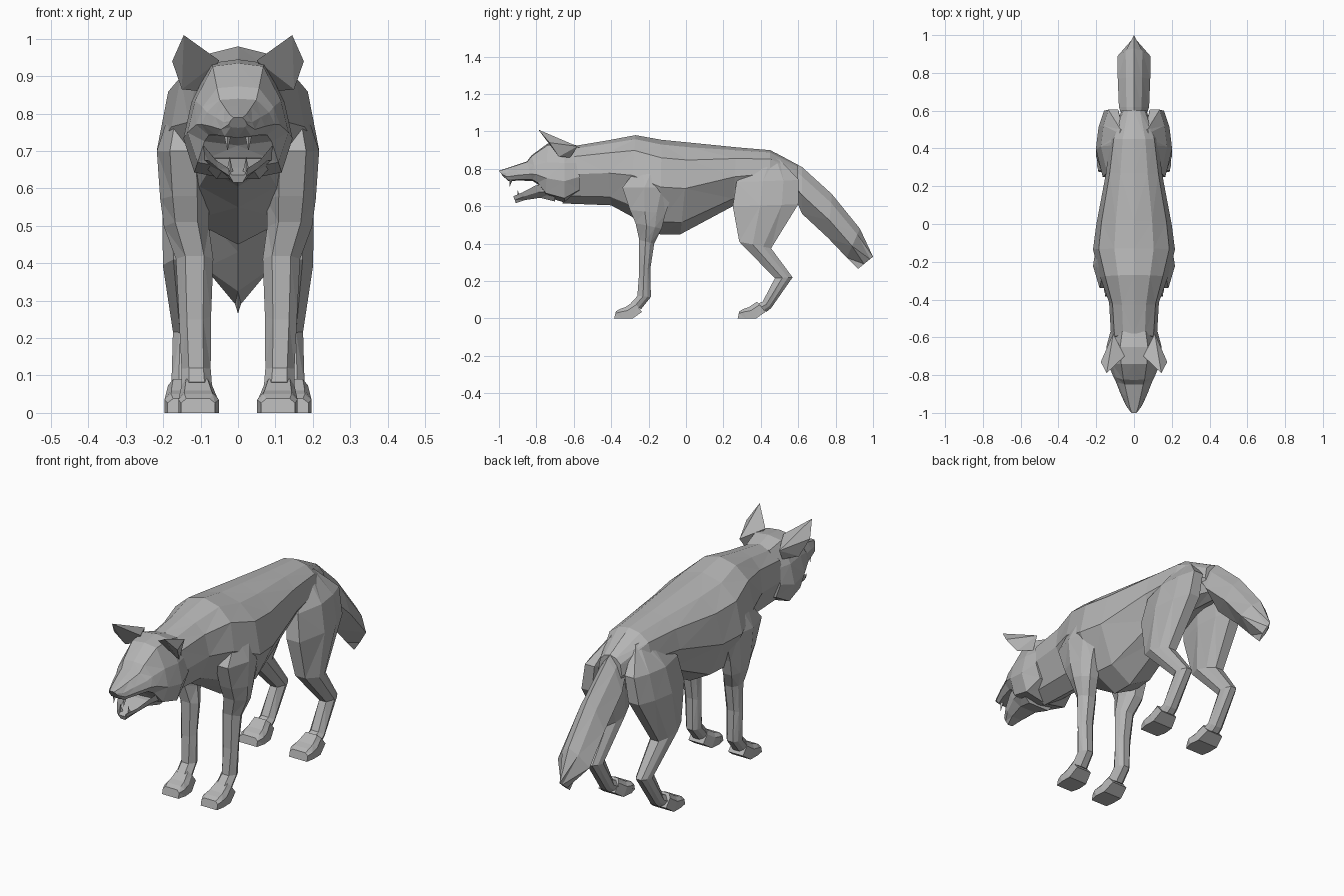
import bpy
import bmesh
from mathutils import Vector

default_cube = bpy.data.objects.get("Cube")
if default_cube:
    bpy.data.objects.remove(default_cube, do_unlink=True)

# Single fur colour
fur = bpy.data.materials.new("grey_fur")
fur.use_nodes = True
fur_colour = (.46, .46, .46, 1)
fur.diffuse_color = fur_colour
fur.node_tree.nodes["Principled BSDF"].inputs["Base Color"].default_value = fur_colour

# Half cross-sections: (share of half width, share of the way from first to second edge)
TORSO = [(0, 0), (.48, .05), (.86, .19), (1, .5), (.58, .87), (0, 1)]
SKULL = [(0, 0), (.5, .03), (.85, .35), (1, .65), (.8, .93), (0, 1)]
LOWER_JAW = [(0, .3), (.7, .3), (1, -.3), (.9, .4), (.5, 1), (0, 1)]
LIMB = [(.5, 0), (1, .42), (.8, .75), (.4, 1)]
FOOT = [(.7, 0), (1, .3), (1, 1)]
BRUSH = [(0, 0), (.5, .2), (1, .6), (0, 1)]


def finish(name, bm, mirrored=False):
    """Turn a bmesh into a flat-shaded object, optionally mirrored left to right."""
    bmesh.ops.recalc_face_normals(bm, faces=bm.faces)
    mesh = bpy.data.meshes.new(name)
    bm.to_mesh(mesh)
    bm.free()
    mesh.materials.append(fur)
    part = bpy.data.objects.new(name, mesh)
    bpy.context.collection.objects.link(part)
    if mirrored:
        part.modifiers.new("left_right", "MIRROR")
    return part


def loft(name, profile, sections, mirrored=False, shift=(0, 0, 0), widen=1):
    """Skin rings; a section is first edge (y, z), second edge (y, z), half width, centre x."""
    bm = bmesh.new()
    rings = []
    for first_y, first_z, second_y, second_z, width, *centre in sections:
        middle = centre[0] if centre else 0
        first = Vector((middle, first_y, first_z)) + Vector(shift)
        second = Vector((middle, second_y, second_z)) + Vector(shift)
        across = Vector((width * widen, 0, 0))
        right = [first.lerp(second, t) + w * across for w, t in profile]
        left = [first.lerp(second, t) - w * across for w, t in reversed(profile) if w > 0]
        rings.append([bm.verts.new(point) for point in right + left])
    for ring, following in zip(rings, rings[1:]):
        for i in range(len(ring)):
            j = (i + 1) % len(ring)
            bm.faces.new((ring[i], ring[j], following[j], following[i]))
    bm.faces.new(rings[0])
    bm.faces.new(rings[-1])
    # Faceted surface
    bmesh.ops.triangulate(bm, faces=bm.faces)
    return finish(name, bm, mirrored)


def hull(name, points):
    """Mirrored convex solid around a few points."""
    bm = bmesh.new()
    for point in points:
        bm.verts.new(point)
    bmesh.ops.convex_hull(bm, input=bm.verts)
    return finish(name, bm, mirrored=True)


def fang(name, x, y, base_z, tip_z):
    """Mirrored four-sided tooth."""
    size = .01
    base = [(x + dx * size, y + dy * size, base_z)
            for dx, dy in ((1, 0), (0, 1), (-1, 0), (0, -1))]
    return hull(name, base + [(x, y - size, tip_z)])


# Neck, chest, back and rump
loft("torso", TORSO, [
    (-.58, .925, -.66, .615, .12),
    (-.43, .95, -.4, .605, .132),
    (-.27, .98, -.3, .55, .178),
    (-.13, .955, -.14, .45, .217),
    (.02, .94, -.03, .45, .2),
    (.27, .915, .25, .6, .15),
    (.45, .9, .45, .65, .125),
    (.6, .82, .6, .64, .065),
])

# Hanging bushy tail
loft("tail", BRUSH, [
    (.48, .885, .56, .7, .05),
    (.62, .81, .62, .56, .08),
    (.78, .665, .76, .43, .086),
    (.93, .48, .86, .325, .088),
    (1, .33, .92, .265, .008),
])

# Skull stepping down at the brow into the upper muzzle
loft("head", SKULL, [
    (-.57, .92, -.57, .67, .125),
    (-.65, .945, -.65, .62, .146),
    (-.74, .935, -.75, .65, .135),
    (-.825, .873, -.79, .715, .112),
    (-.85, .84, -.82, .735, .098),
    (-.91, .82, -.89, .737, .072),
    (-.97, .8, -.95, .735, .045),
    (-1, .79, -.98, .762, .024),
])

# Open lower jaw
loft("jaw", LOWER_JAW, [
    (-.7, .71, -.7, .625, .115),
    (-.8, .695, -.78, .645, .088),
    (-.87, .665, -.86, .633, .058),
    (-.92, .645, -.91, .616, .025),
])

# Pointed ears
hull("ears", [
    (.145, -.79, 1.01),
    (.05, -.7, .942),
    (.176, -.73, .94),
    (.15, -.68, .865),
    (.11, -.58, .92),
    (.1, -.62, .86),
])

# Upper and lower fangs
fang("upper_fangs", .028, -.935, .745, .7)
fang("lower_fangs", .022, -.89, .64, .685)

# Forelegs, rising into the shoulders
loft("forelegs", LIMB, [
    (-.24, .83, -.06, .83, .03, .145),
    (-.34, .7, -.06, .7, .07, .147),
    (-.3, .58, -.11, .56, .066, .142),
    (-.27, .51, -.13, .48, .06, .138),
    (-.25, .42, -.17, .4, .05, .116),
    (-.25, .25, -.19, .27, .043, .115),
    (-.26, .12, -.188, .115, .039, .112),
    (-.295, .082, -.24, .05, .041, .11),
], mirrored=True)

# Hind legs bending back at the hock
loft("hind_legs", LIMB, [
    (.42, .872, .5, .85, .015, .065),
    (.27, .73, .605, .74, .065, .11),
    (.25, .6, .6, .61, .072, .13),
    (.285, .41, .455, .375, .056, .145),
    (.475, .215, .57, .22, .038, .136),
    (.41, .09, .455, .055, .04, .138),
    (.375, .075, .43, .035, .043, .138),
], mirrored=True)

# Paws, the hind pair being a slightly wider copy set further back and apart
for paw_name, offset, widen in (("front_paws", (0, 0, 0), 1),
                                ("hind_paws", (.032, .66, 0), 1.1)):
    loft(paw_name, FOOT, [
        (-.28, .09, -.235, .035, .041, .11),
        (-.325, .06, -.285, 0, .051, .107),
        (-.355, .05, -.34, 0, .054, .105),
        (-.375, .038, -.384, 0, .045, .107),
    ], mirrored=True, shift=offset, widen=widen)
